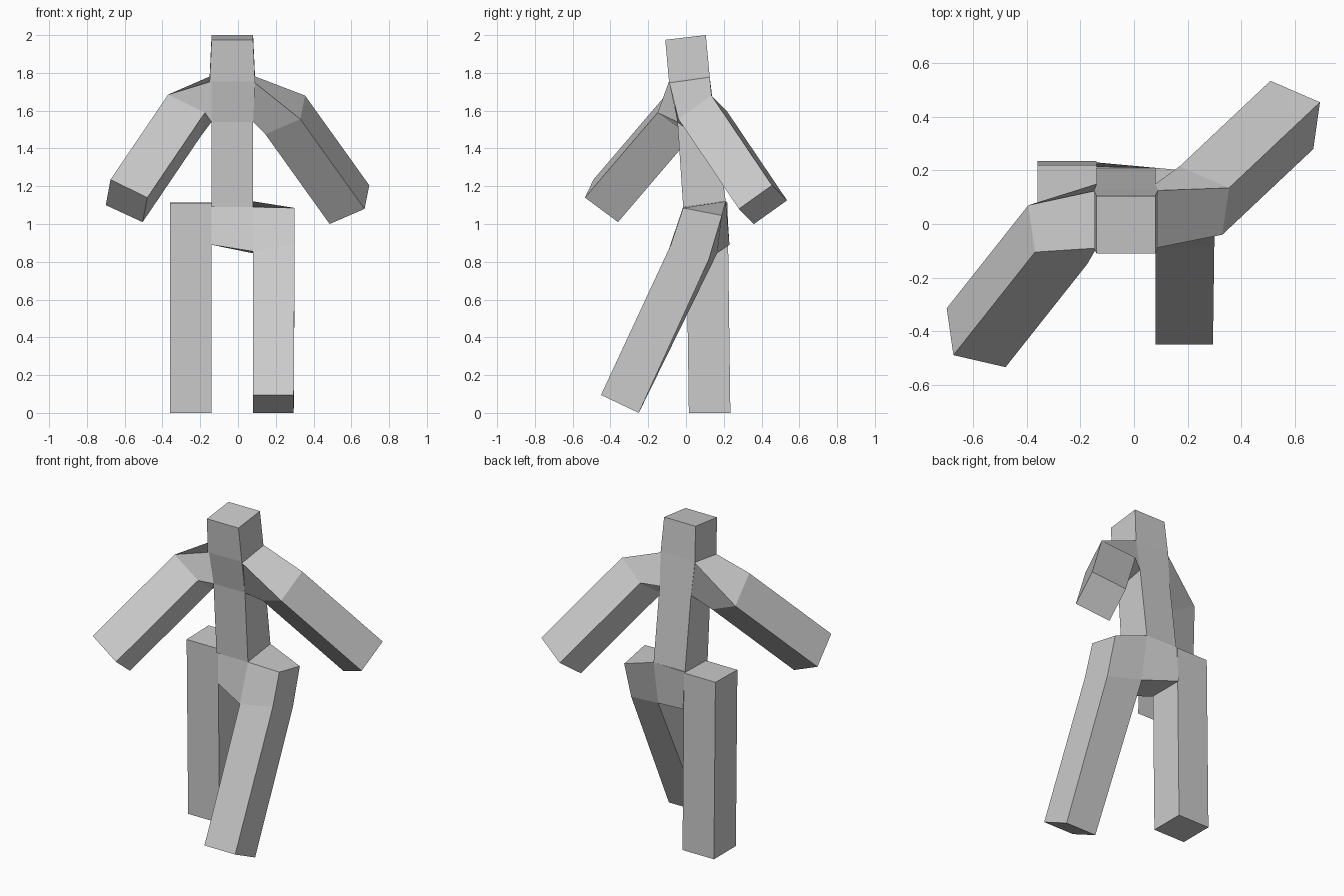
import bpy
import bmesh
from mathutils import Vector

default_cube = bpy.data.objects.get("Cube")
if default_cube:
    bpy.data.objects.remove(default_cube, do_unlink=True)

grey = bpy.data.materials.new("plain grey")
grey.use_nodes = True
colour = (0.6, 0.6, 0.6, 1)
grey.diffuse_color = colour
grey.node_tree.nodes["Principled BSDF"].inputs["Base Color"].default_value = colour


def side_ring(x, front_top, front_low, back_low, back_top):
    """Four corners in an upright plane at x, each given as (y, z)."""
    return [Vector((x, y, z)) for y, z in (front_top, front_low, back_low, back_top)]


def level_ring(right, left, front, back):
    """Four corners across the body, from a front and a back (y, z) point."""
    return [Vector((right, *front)), Vector((left, *front)),
            Vector((left, *back)), Vector((right, *back))]


def shifted(ring, offset):
    return [corner + Vector(offset) for corner in ring]


def loft(name, rings):
    """Skin a chain of four-cornered rings into a closed, flat-shaded part."""
    bm = bmesh.new()
    loops = [[bm.verts.new(corner) for corner in ring] for ring in rings]
    for lower, upper in zip(loops, loops[1:]):
        for i in range(len(lower)):
            j = (i + 1) % len(lower)
            bm.faces.new((lower[i], lower[j], upper[j], upper[i]))
    bm.faces.new(loops[0])
    bm.faces.new(loops[-1])
    bmesh.ops.recalc_face_normals(bm, faces=bm.faces)
    mesh = bpy.data.meshes.new(name)
    bm.to_mesh(mesh)
    bm.free()
    mesh.materials.append(grey)
    part = bpy.data.objects.new(name, mesh)
    bpy.context.collection.objects.link(part)
    return part


# Shared outline of the column, as (y, z) points
body_right, body_left = -0.14, 0.08
waist_front, waist_back = (-0.015, 1.09), (0.21, 1.12)
armpit_front, armpit_back = (-0.045, 1.54), (0.15, 1.58)
neck_front, neck_back = (-0.09, 1.755), (0.125, 1.785)
crown_front, crown_back = (-0.11, 1.975), (0.105, 2.0)

# Torso and head column
loft("torso_and_head", [
    level_ring(body_right, body_left, waist_front, waist_back),
    level_ring(body_right, body_left, armpit_front, armpit_back),
    level_ring(body_right - 0.01, body_left + 0.01, neck_front, neck_back),
    level_ring(body_right, body_left, crown_front, crown_back),
])


# Arms: socket on the torso, shoulder bend, then a straight square bar
def arm(name, x, shoulder, reach):
    socket = side_ring(x, neck_front, armpit_front, armpit_back, neck_back)
    shoulder = [Vector(corner) for corner in shoulder]
    hand = shifted(shoulder, reach)
    loft(name, [socket, shoulder, hand])


arm("right_arm", body_right,
    [(-0.37, -0.105, 1.685), (-0.175, -0.15, 1.59),
     (-0.2, 0.025, 1.46), (-0.395, 0.07, 1.55)],
    (-0.305, -0.385, -0.45))
arm("left_arm", body_left,
    [(0.33, -0.04, 1.555), (0.145, 0.04, 1.475),
     (0.17, 0.215, 1.6), (0.355, 0.135, 1.68)],
    (0.34, 0.32, -0.475))

# Pelvis and left hip, running sideways from the right leg
right_socket = side_ring(body_right, (0.0, 1.11), (0.0, 0.89), (0.23, 0.89), (0.215, 1.12))
left_socket = side_ring(body_left, waist_front, (-0.095, 0.855), (0.165, 0.845), waist_back)
left_outer = side_ring(0.3, (-0.015, 1.085), (-0.08, 0.89), (0.12, 0.81), (0.19, 1.045))
loft("pelvis", [right_socket, left_socket, left_outer])

# Left leg, swung forward from the hip
hip = [left_socket[1], left_outer[1], left_outer[2], left_socket[2]]
loft("left_leg", [hip, level_ring(body_left, 0.295, (-0.45, 0.095), (-0.25, 0.0))])

# Right leg, standing straight
loft("right_leg", [
    level_ring(-0.36, body_right, (0.0, 1.11), (0.22, 1.115)),
    level_ring(-0.36, body_right, (0.015, 0.0), (0.235, 0.0)),
])
